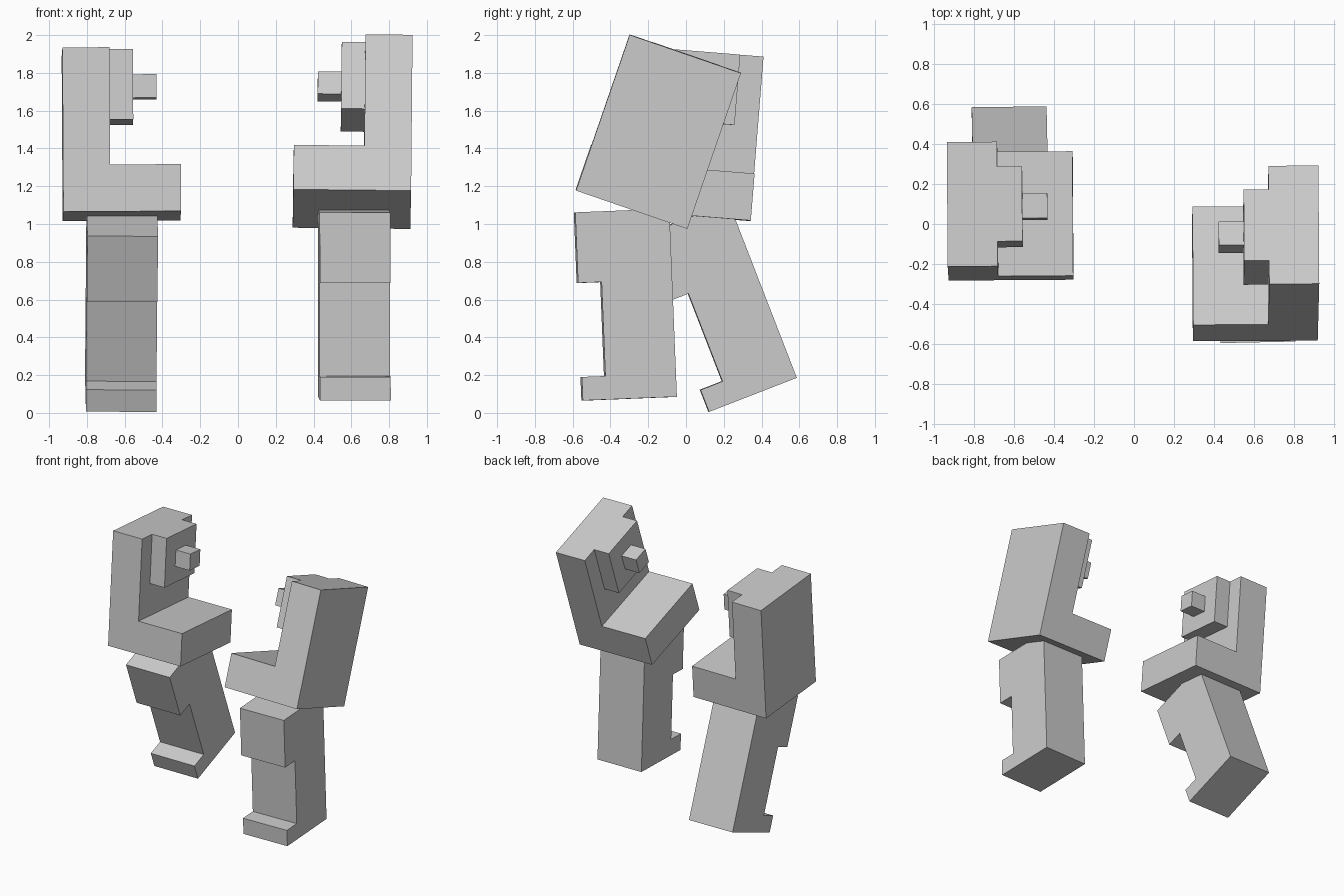
import bpy, bmesh, math
from mathutils import Matrix, Vector
from itertools import product

if "Cube" in bpy.data.objects:
    bpy.data.objects.remove(bpy.data.objects["Cube"])

U = 0.1246  # block unit

grey = bpy.data.materials.new("plain_grey")
grey.diffuse_color = (0.6, 0.6, 0.6, 1)
grey.use_nodes = True
grey.node_tree.nodes["Principled BSDF"].inputs["Base Color"].default_value = grey.diffuse_color

# Blocks as (x0, y0, z0, x1, y1, z1) in units
ARM = [(0, 0, 0, 5, 5, 2),   # sleeve
       (0, 0, 2, 2, 5, 7),   # outer slab
       (2, 1, 4, 3, 4, 7),   # inner plate
       (3, 2, 5, 4, 3, 6)]   # joint peg
LEG = [(0, 0, 0, 3, 4, 1),   # foot
       (0, 1, 1, 3, 4, 5),   # shin
       (0, 0, 5, 3, 4, 8)]   # thigh


def limb(name, blocks, width, anchor, pitch, roll, yaw, mirror=False):
    """Weld blocks into one closed shell, posed about its lower front edge."""
    cells = set()
    for x0, y0, z0, x1, y1, z1 in blocks:
        for x, y, z in product(range(x0, x1), range(y0, y1), range(z0, z1)):
            cells.add((width - 1 - x if mirror else x, y, z))
    bm = bmesh.new()
    for c in cells:
        for axis, side in product(range(3), (0, 1)):
            near = list(c)
            near[axis] += 1 if side else -1
            if tuple(near) in cells:
                continue
            a, b = (axis + 1) % 3, (axis + 2) % 3
            ring = []
            for da, db in ((0, 0), (1, 0), (1, 1), (0, 1)):
                p = Vector(c)
                p[axis] += side
                p[a] += da
                p[b] += db
                p.x -= width / 2
                ring.append(bm.verts.new(p * U))
            bm.faces.new(ring if side else ring[::-1])
    bmesh.ops.remove_doubles(bm, verts=bm.verts, dist=1e-4)
    bmesh.ops.dissolve_limit(bm, angle_limit=0.01, verts=bm.verts, edges=bm.edges)
    turn = [Matrix.Rotation(math.radians(v), 4, k)
            for v, k in ((yaw, 'Z'), (roll, 'Y'), (pitch, 'X'))]
    bm.transform(Matrix.Translation(anchor) @ turn[0] @ turn[1] @ turn[2])
    me = bpy.data.meshes.new(name)
    bm.to_mesh(me)
    bm.free()
    me.materials.append(grey)
    bpy.context.collection.objects.link(bpy.data.objects.new(name, me))


limb("left_arm", ARM, 5, (-0.613, -0.28, 1.067), -4.6, -0.3, 0.4)
limb("right_arm", ARM, 5, (0.605, -0.583, 1.18), -19, 0.6, 0.2, mirror=True)
limb("left_leg", LEG, 3, (-0.618, 0.12, 0.006), 21.2, 0.2, 0.7)
limb("right_leg", LEG, 3, (0.622, -0.55, 0.065), 2.3, -0.2, 1.2)
